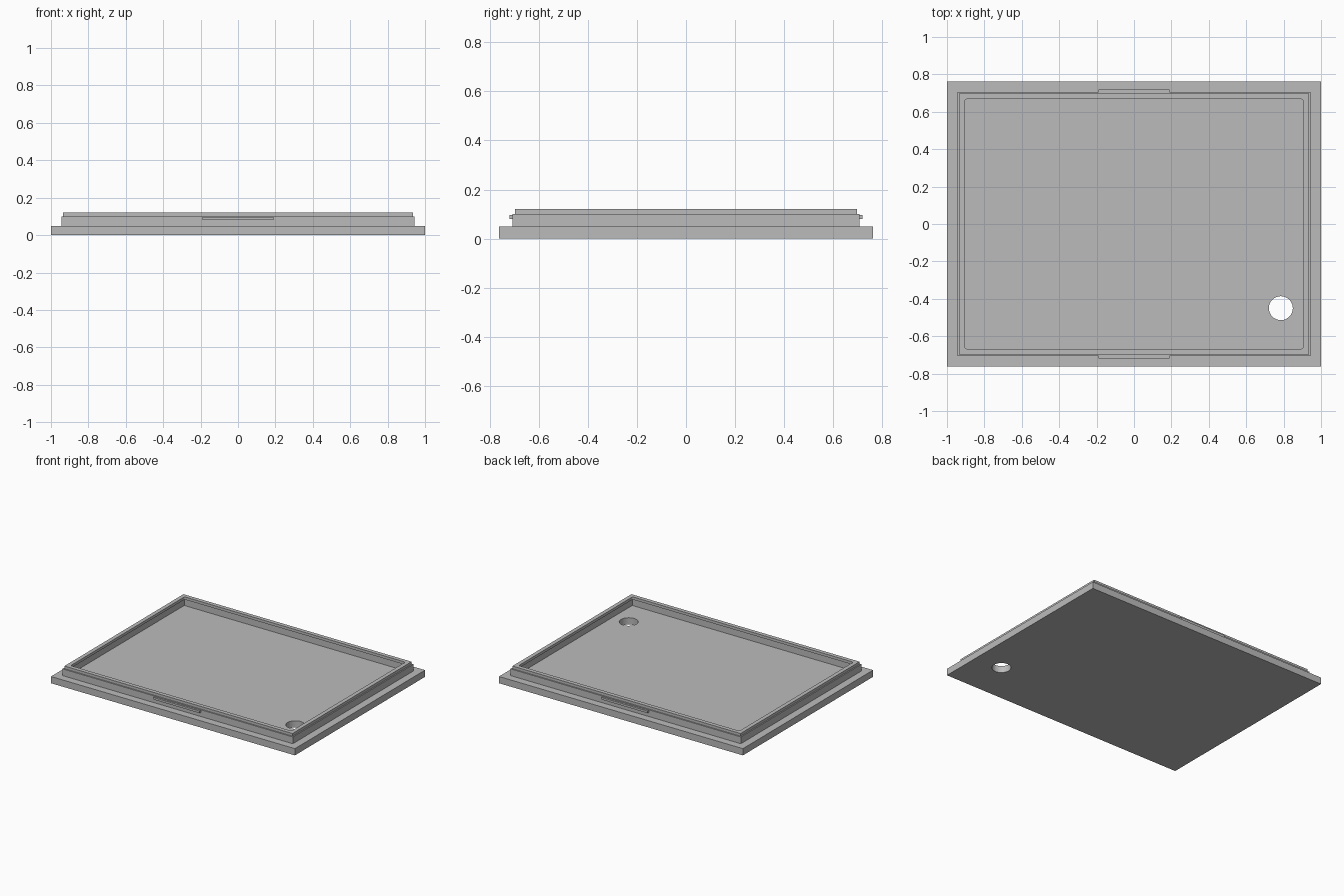
import bpy
import bmesh

cube = bpy.data.objects.get("Cube")
if cube:
    bpy.data.objects.remove(cube, do_unlink=True)

grey = bpy.data.materials.new("plain grey")
grey.use_nodes = True
COLOUR = (0.5, 0.5, 0.5, 1)
grey.diffuse_color = COLOUR
grey.node_tree.nodes["Principled BSDF"].inputs["Base Color"].default_value = COLOUR


def add_object(name, bm):
    bmesh.ops.recalc_face_normals(bm, faces=bm.faces)
    mesh = bpy.data.meshes.new(name)
    bm.to_mesh(mesh)
    bm.free()
    mesh.materials.append(grey)
    obj = bpy.data.objects.new(name, mesh)
    bpy.context.collection.objects.link(obj)
    return obj


# Lid: rectangular rings climb the outside, cross the rim and drop to the floor
HALF_X, HALF_Y = 1.0, 0.762
FLOOR, STEP, TOP = 0.05, 0.10, 0.12
FLANGE, LIP, WALL = 0.056, 0.065, 0.03
profile = [
    (0, 0), (0, FLOOR),
    (FLANGE, FLOOR), (FLANGE, STEP),
    (LIP, STEP), (LIP, TOP),
    (LIP + WALL, TOP), (LIP + WALL, STEP),
    (FLANGE + WALL, STEP), (FLANGE + WALL, FLOOR),
]
bm = bmesh.new()
rings = []
for inset, z in profile:
    x, y = HALF_X - inset, HALF_Y - inset
    rings.append([bm.verts.new((sx * x, sy * y, z))
                  for sx, sy in ((-1, -1), (1, -1), (1, 1), (-1, 1))])
for lower, upper in zip(rings, rings[1:]):
    for i in range(4):
        j = (i + 1) % 4
        bm.faces.new((lower[i], lower[j], upper[j], upper[i]))
bm.faces.new(rings[0])
bm.faces.new(rings[-1])

# Slightly rounded corners on the rim opening
corners = [bm.edges.get((rings[6][i], rings[7][i])) for i in range(4)]
bmesh.ops.bevel(bm, geom=corners, offset=0.01, segments=4, profile=0.5,
                affect='EDGES')
lid = add_object("lid_tray", bm)

# Round cable hole through the floor
bm = bmesh.new()
bmesh.ops.create_cone(bm, cap_ends=True, segments=48, radius1=0.064,
                      radius2=0.064, depth=0.3)
bmesh.ops.translate(bm, verts=bm.verts, vec=(0.785, -0.45, 0))
cutter = add_object("hole_cutter", bm)
cutter.hide_render = True
cutter.hide_viewport = True
hole = lid.modifiers.new("floor_hole", 'BOOLEAN')
hole.operation = 'DIFFERENCE'
hole.solver = 'EXACT'
hole.object = cutter

# Snap ridges on the front and back walls
for side, name in ((-1, "front_snap_ridge"), (1, "back_snap_ridge")):
    bm = bmesh.new()
    bmesh.ops.create_cube(bm, size=1)
    bmesh.ops.scale(bm, verts=bm.verts, vec=(0.38, 0.022, 0.016))
    bmesh.ops.translate(bm, verts=bm.verts, vec=(0, side * 0.709, 0.088))
    add_object(name, bm)
